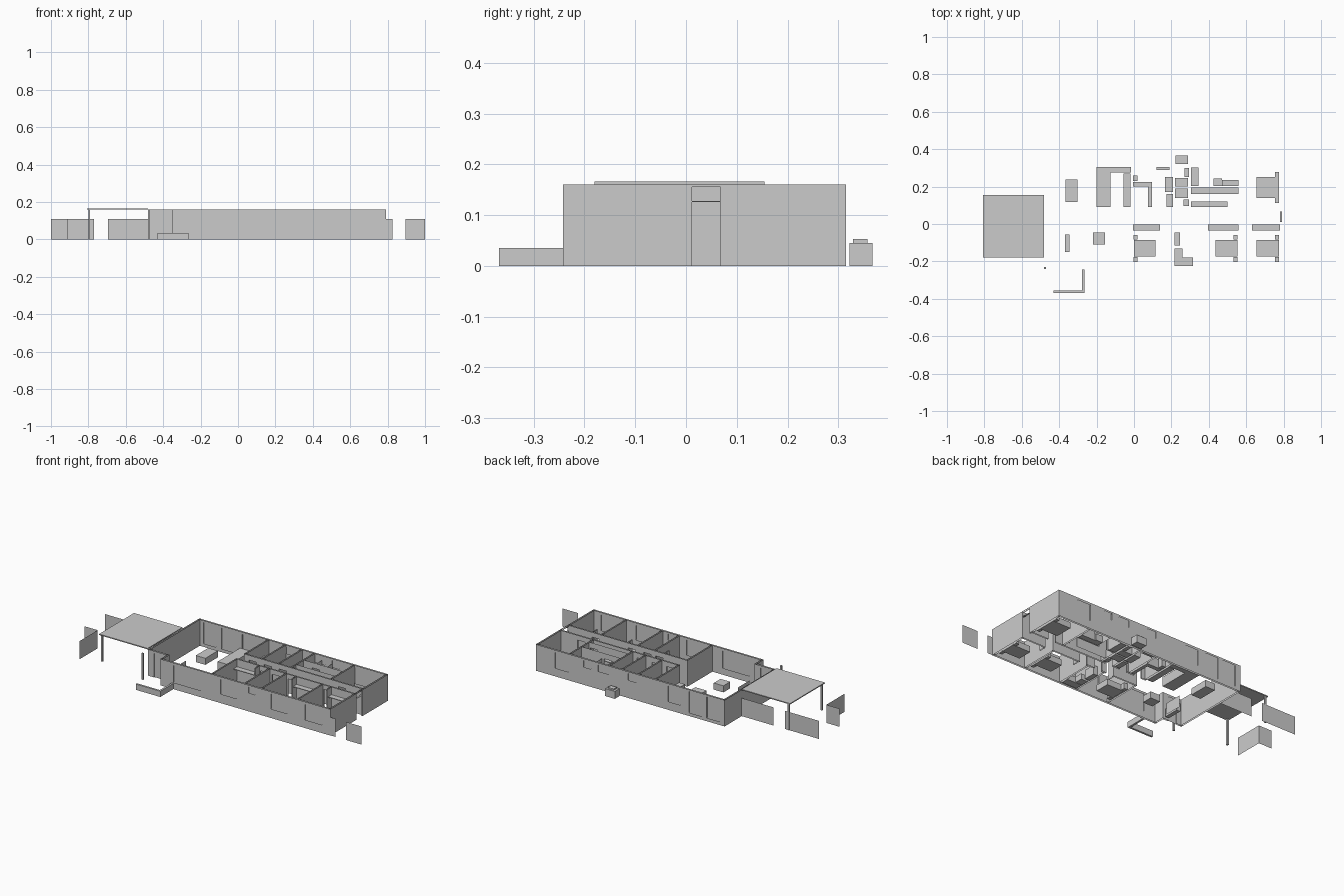
import bpy, bmesh

H = 0.16      # wall height
T = 0.010     # wall thickness


def finish(bm, name):
    me = bpy.data.meshes.new(name)
    bm.to_mesh(me)
    bm.free()
    ob = bpy.data.objects.new(name, me)
    bpy.context.collection.objects.link(ob)
    return ob


def box(name, x0, x1, y0, y1, z0, z1):
    bm = bmesh.new()
    bmesh.ops.create_cube(bm, size=1)
    for v in bm.verts:
        v.co = ((x0 + x1) / 2 + v.co.x * (x1 - x0),
                (y0 + y1) / 2 + v.co.y * (y1 - y0),
                (z0 + z1) / 2 + v.co.z * (z1 - z0))
    return finish(bm, name)


def quad(bm, axis, p, a, b, z0, z1):
    """Upright rectangle running along the axis at cross position p."""
    pts = [(a, z0), (b, z0), (b, z1), (a, z1)]
    bm.faces.new([bm.verts.new((s, p, z) if axis == 'x' else (p, s, z)) for s, z in pts])


def fence(name, axis, p, a, b):
    bm = bmesh.new()
    quad(bm, axis, p, a, b, 0, 0.11)
    finish(bm, name)


def wall(name, axis, p, a, b, holes=(), t=T):
    """Two-sided wall without caps; holes are (start, end, z0, z1, glazed)."""
    bm = bmesh.new()
    q = p + t
    other = 'y' if axis == 'x' else 'x'
    s = a
    for h0, h1, z0, z1, glazed in sorted(holes):
        for side in (p, q):
            quad(bm, axis, side, s, h0, 0, H)
            if z0 > 0:
                quad(bm, axis, side, h0, h1, 0, z0)
            if z1 < H:
                quad(bm, axis, side, h0, h1, z1, H)
        for e in (h0, h1):
            quad(bm, other, e, p, q, z0, z1)
        if glazed:
            quad(bm, axis, (p + q) / 2, h0, h1, z0, z1)
        s = h1
    for side in (p, q):
        quad(bm, axis, side, s, b, 0, H)
    for e in (a, b):
        quad(bm, other, e, p, q, 0, H)
    finish(bm, name)


def door(a):
    return (a, a + 0.05, 0, 0.13, False)


# Outer walls
wall("front_wall", 'x', -0.242, -0.353, 0.79, [
    (-0.266, -0.083, 0.04, 0.145, True), (0.052, 0.16, 0.055, 0.145, True),
    (0.24, 0.285, 0.112, 0.148, True), (0.39, 0.50, 0.055, 0.145, True),
    (0.62, 0.735, 0.05, 0.145, True)])
wall("back_wall", 'x', 0.315 - T, -0.48, 0.79, [
    (-0.445, -0.36, 0.02, 0.148, True), (-0.325, -0.24, 0.02, 0.148, True),
    (-0.185, -0.10, 0.05, 0.145, True), (0.11, 0.17, 0.108, 0.148, True),
    (0.30, 0.37, 0.108, 0.148, True), (0.42, 0.47, 0.108, 0.148, True),
    (0.57, 0.66, 0.05, 0.145, True)])
wall("left_wall", 'y', -0.48, -0.178, 0.315)
wall("right_wall", 'y', 0.79 - T, -0.242, 0.315, [(0.012, 0.068, 0, 0.155, False)])
wall("porch_wall", 'x', -0.178, -0.48, -0.353, [(-0.44, -0.383, 0, 0.145, True)])
wall("porch_side_wall", 'y', -0.353, -0.242, -0.168)
box("transom_bar", 0.78, 0.79, 0.012, 0.068, 0.126, 0.128)

# Hall walls
wall("hall_front_wall", 'x', 0.0, -0.015, 0.79,
     [door(0.15), door(0.23), door(0.335), door(0.575)], 0.008)
wall("hall_back_wall", 'x', 0.078, -0.015, 0.79,
     [door(0.02), door(0.12), door(0.22), door(0.62)], 0.008)

# Room dividers
for i, x in enumerate((-0.015, 0.205, 0.318, 0.562)):
    wall(f"front_divider_{i}", 'y', x, -0.232, 0.0, (), 0.009)
for i, x in enumerate((-0.015, 0.100, 0.210, 0.295, 0.562)):
    wall(f"back_divider_{i}", 'y', x, 0.086, 0.305, (), 0.009)
for i, (a, b) in enumerate(((0.14, 0.205), (0.327, 0.395), (0.571, 0.63))):
    wall(f"closet_side_{i}", 'y', a if i == 0 else b - 0.008, -0.04, 0.0, (), 0.006)
wall("bath_closet_wall", 'x', 0.195, 0.304, 0.562, [door(0.36)], 0.006)
wall("hall_closet_wall", 'x', 0.122, 0.304, 0.562, [door(0.505)], 0.006)

# Closet shelves
for i, (x0, x1, y0, y1) in enumerate((
        (-0.005, 0.14, -0.035, -0.002), (0.395, 0.56, -0.035, -0.002),
        (0.63, 0.78, -0.035, -0.002), (0.305, 0.56, 0.16, 0.194),
        (0.305, 0.50, 0.09, 0.12))):
    box(f"closet_shelf_{i}", x0, x1, y0, y1, 0.110, 0.114)

# Beds with headboard and night stands
for i, (x0, x1, y0, y1, h) in enumerate((
        (0.655, 0.775, 0.14, 0.25, 0.775), (0.655, 0.775, -0.175, -0.085, 0.775),
        (0.435, 0.553, -0.175, -0.085, 0.553), (0.0, 0.115, -0.175, -0.085, -0.003))):
    box(f"bed_{i}", x0, x1, y0, y1, 0, 0.036)
    n0, n1 = (h - 0.02, h) if i < 3 else (h, h + 0.023)
    for y in (y0 - 0.027, y1 + 0.002):
        box(f"night_stand_{i}", n0, n1, y, y + 0.025, 0, 0.036)
    p0, p1 = (h - 0.018, h - 0.003) if i < 3 else (h + 0.003, h + 0.018)
    for y in (y0 + 0.008, (y0 + y1) / 2 + 0.004):
        box(f"pillow_{i}", p0, p1, y, y + (y1 - y0) / 2 - 0.012, 0.036, 0.041)

# Other furniture and fixtures
for name, x0, x1, y0, y1, z in (
        ("coffee_table", -0.366, -0.302, 0.118, 0.238, 0.04),
        ("side_seat", -0.22, -0.155, -0.11, -0.045, 0.04),
        ("entry_console", -0.37, -0.345, -0.15, -0.055, 0.05),
        ("kitchen_island", -0.20, -0.125, 0.09, 0.275, 0.058),
        ("kitchen_back_counter", -0.20, -0.016, 0.275, 0.305, 0.058),
        ("kitchen_side_counter", -0.056, -0.018, 0.09, 0.270, 0.058),
        ("water_heater", -0.005, 0.02, 0.23, 0.258, 0.08),
        ("laundry_counter", -0.005, 0.095, 0.20, 0.225, 0.055),
        ("laundry_side", 0.075, 0.096, 0.09, 0.20, 0.055),
        ("window_bench", 0.12, 0.19, 0.29, 0.305, 0.05),
        ("linen_cabinet", 0.165, 0.208, 0.17, 0.25, 0.06),
        ("linen_stand", 0.175, 0.208, 0.09, 0.16, 0.06),
        ("vanity_low", 0.22, 0.29, 0.20, 0.245, 0.055),
        ("vanity_high", 0.22, 0.29, 0.14, 0.19, 0.055),
        ("toilet_back", 0.27, 0.293, 0.25, 0.30, 0.04),
        ("hall_stand", 0.265, 0.294, 0.095, 0.13, 0.05),
        ("bath_counter", 0.305, 0.345, 0.202, 0.302, 0.055),
        ("bath_seat", 0.425, 0.47, 0.202, 0.242, 0.04),
        ("bath_bench", 0.47, 0.56, 0.202, 0.235, 0.055),
        ("front_bath_vanity", 0.216, 0.245, -0.115, -0.045, 0.055),
        ("front_bath_toilet", 0.216, 0.26, -0.178, -0.13, 0.035),
        ("front_bath_tub", 0.216, 0.315, -0.225, -0.18, 0.035)):
    box(name, x0, x1, y0, y1, 0, z)

# Entry screen and shower glass
bm = bmesh.new()
quad(bm, 'y', -0.335, -0.13, -0.02, 0, 0.07)
finish(bm, "entry_screen")
bm = bmesh.new()
quad(bm, 'y', 0.35, 0.202, 0.305, 0, 0.13)
quad(bm, 'y', 0.422, 0.202, 0.305, 0, 0.13)
finish(bm, "shower_glass")

# Carport roof and posts
box("carport_roof", -0.808, -0.482, -0.18, 0.155, 0.16, 0.166)
for i, (x, y) in enumerate(((-0.795, -0.168), (-0.795, 0.148), (-0.476, -0.235))):
    box(f"post_{i}", x - 0.005, x + 0.005, y - 0.005, y + 0.005, 0, 0.16)

# Fences
fence("fence_back_a", 'x', 0.15, -1.0, -0.77)
fence("fence_back_b", 'x', 0.15, -0.695, -0.48)
fence("fence_left_a", 'x', -0.045, -1.0, -0.912)
fence("fence_left_b", 'y', -0.912, -0.22, -0.045)
fence("fence_right_a", 'x', -0.24, 0.79, 0.825)
fence("fence_right_b", 'x', -0.24, 0.895, 1.0)

# Planter walls
box("planter_front", -0.43, -0.265, -0.368, -0.356, 0, 0.035)
box("planter_side", -0.277, -0.265, -0.356, -0.242, 0, 0.035)

# Outdoor cooling unit
box("cooling_unit", 0.222, 0.288, 0.322, 0.367, 0, 0.045)
box("cooling_unit_top", 0.235, 0.275, 0.329, 0.358, 0.045, 0.053)
